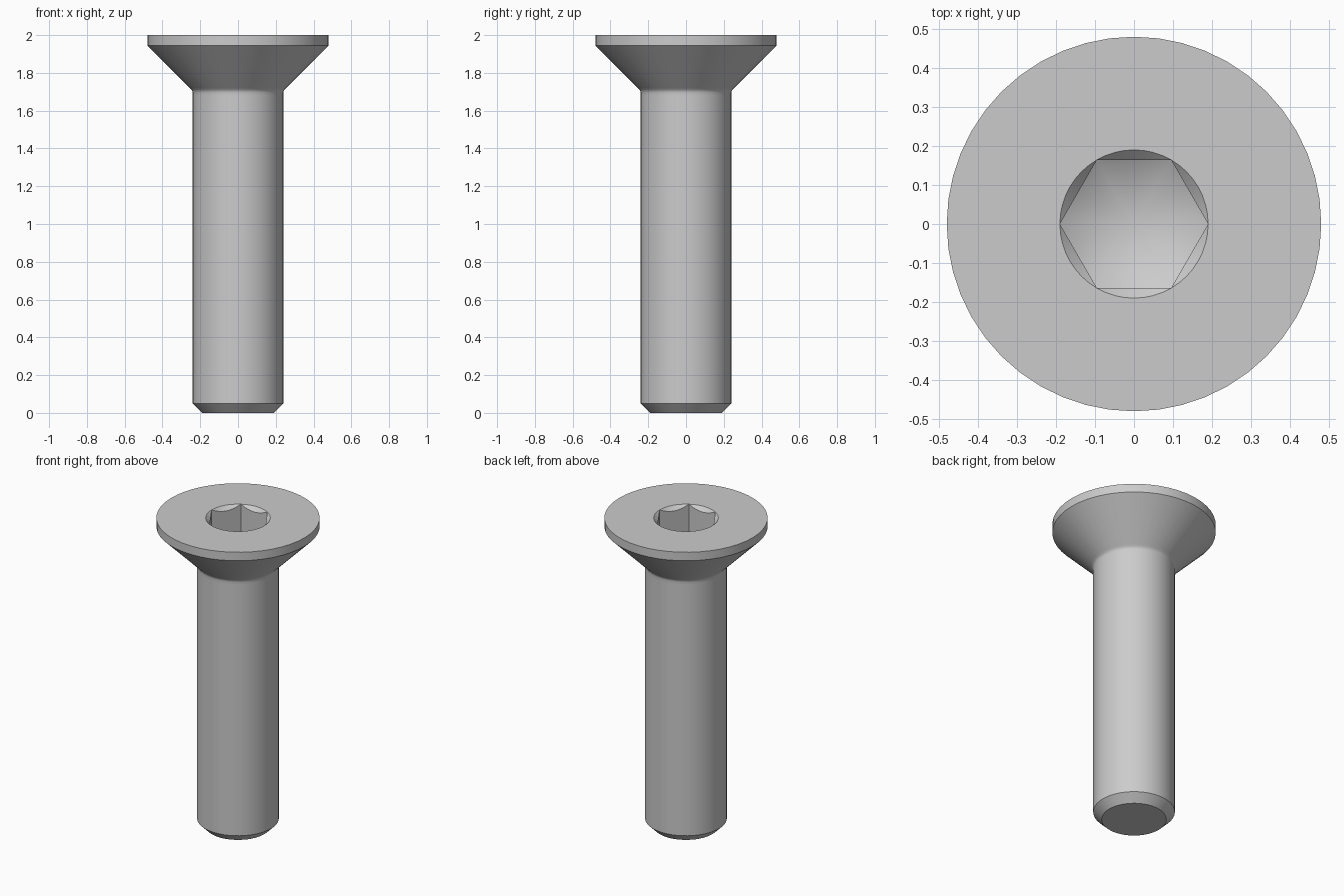
import bpy
import bmesh
from math import cos, sin, pi, tan, radians

cube = bpy.data.objects.get("Cube")
if cube:
    bpy.data.objects.remove(cube, do_unlink=True)

SEGMENTS = 48
HEIGHT = 2.0
SOCKET_R = 0.19          # socket radius across corners
SOCKET_DEPTH = 0.2
FLAT_R = SOCKET_R * cos(pi / 6)

steel = bpy.data.materials.new("grey steel")
steel.use_nodes = True
colour = (0.6, 0.6, 0.6, 1.0)
steel.diffuse_color = colour
steel.node_tree.nodes["Principled BSDF"].inputs["Base Color"].default_value = colour


def hex_radius(angle):
    """Distance from the axis to a hexagon side, with corners on the x axis."""
    return FLAT_R / cos(angle % (pi / 3) - pi / 6)


def add_ring(bm, radius, height):
    """Ring of vertices; radius and height are functions of the angle."""
    angles = [2 * pi * i / SEGMENTS for i in range(SEGMENTS)]
    return [bm.verts.new((radius(a) * cos(a), radius(a) * sin(a), height(a)))
            for a in angles]


def bridge(bm, lower, upper):
    for i in range(SEGMENTS):
        j = (i + 1) % SEGMENTS
        bm.faces.new((lower[i], lower[j], upper[j], upper[i]))


bm = bmesh.new()

# Outside: tip chamfer, shank, small fillet, countersunk cone, head rim
profile = [(0.19, 0), (0.24, 0.05), (0.24, 1.68), (0.24, 1.695),
           (0.242, 1.704), (0.247, 1.712), (0.256, 1.721),
           (0.48, 1.945), (0.48, HEIGHT)]
rings = [add_ring(bm, lambda a, r=r: r, lambda a, z=z: z) for r, z in profile]

# Socket: round mouth, chamfer meeting the hexagon, straight walls
rings.append(add_ring(bm, lambda a: SOCKET_R, lambda a: HEIGHT))
rings.append(add_ring(bm, hex_radius,
                      lambda a: HEIGHT - (SOCKET_R - hex_radius(a))))
slope = tan(radians(30))
floor_z = HEIGHT - SOCKET_DEPTH
rings.append(add_ring(bm, hex_radius,
                      lambda a: floor_z - (SOCKET_R - hex_radius(a)) * slope))

for lower, upper in zip(rings, rings[1:]):
    bridge(bm, lower, upper)

# Flat tip and conical socket floor
bm.faces.new(reversed(rings[0]))
apex = bm.verts.new((0, 0, floor_z - SOCKET_R * slope))
for i in range(SEGMENTS):
    bm.faces.new((rings[-1][i], rings[-1][(i + 1) % SEGMENTS], apex))

bmesh.ops.remove_doubles(bm, verts=bm.verts, dist=1e-5)
bmesh.ops.recalc_face_normals(bm, faces=bm.faces)

mesh = bpy.data.meshes.new("countersunk_screw")
bm.to_mesh(mesh)
bm.free()
mesh.materials.append(steel)
screw = bpy.data.objects.new("countersunk_screw", mesh)
bpy.context.collection.objects.link(screw)

bpy.ops.object.select_all(action="DESELECT")
screw.select_set(True)
bpy.context.view_layer.objects.active = screw
bpy.ops.object.shade_smooth_by_angle(angle=radians(28))
